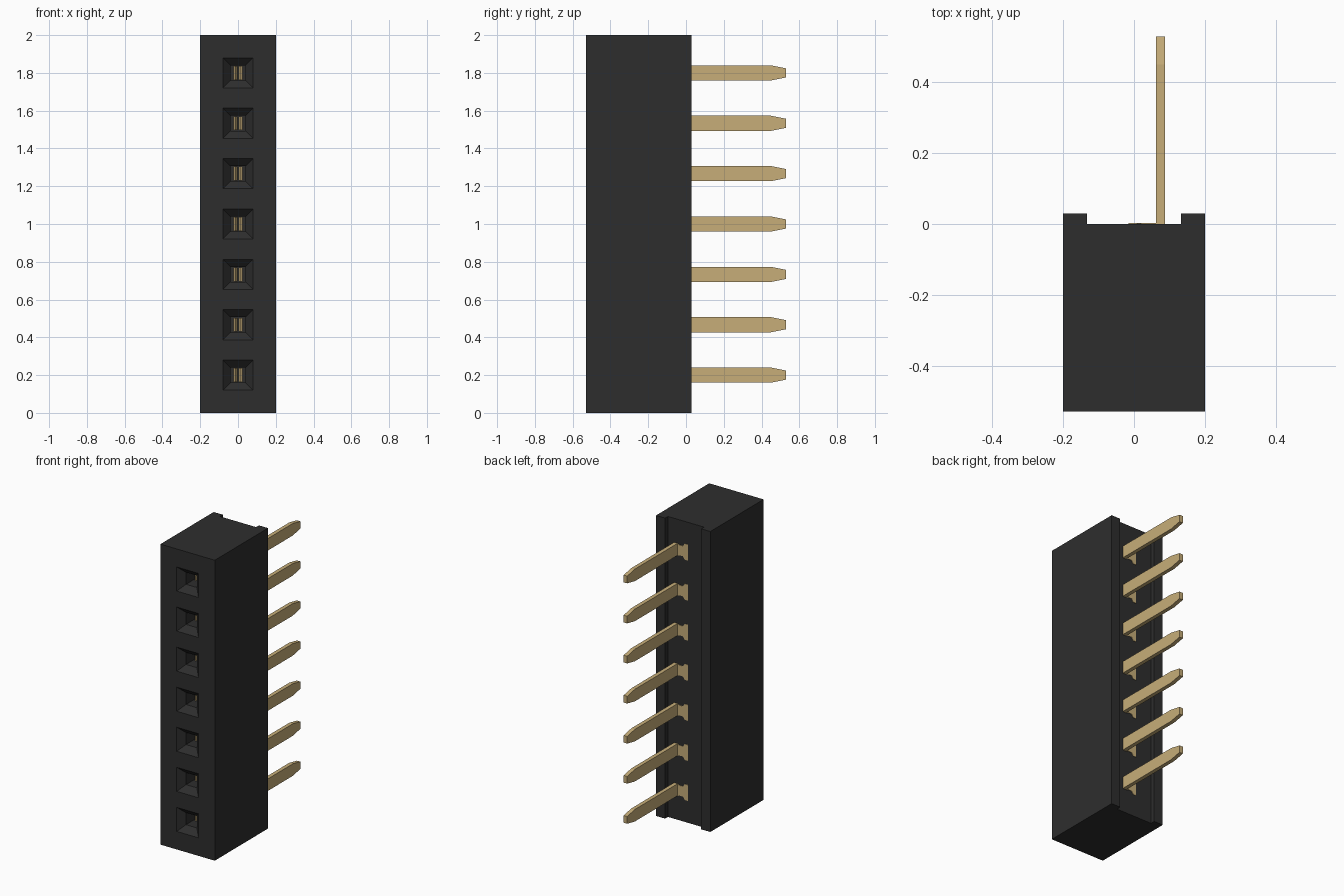
import bpy
import bmesh
from mathutils import Vector

old = bpy.data.objects.get("Cube")
if old:
    bpy.data.objects.remove(old, do_unlink=True)


def make_material(name, colour):
    mat = bpy.data.materials.new(name)
    mat.use_nodes = True
    mat.diffuse_color = colour
    mat.node_tree.nodes["Principled BSDF"].inputs["Base Color"].default_value = colour
    return mat


BLACK = make_material("black plastic", (0.027, 0.027, 0.027, 1))
GOLD = make_material("pale gold", (0.57, 0.42, 0.19, 1))

COUNT = 7
PITCH = 2 / 7.5
LEVELS = [1 + (i - COUNT // 2) * PITCH for i in range(COUNT)]


def prism(bm, points, offset):
    """Extrude a planar outline along an offset."""
    face = bm.faces.new([bm.verts.new(p) for p in points])
    extruded = bmesh.ops.extrude_face_region(bm, geom=[face])["geom"]
    moved = [g for g in extruded if isinstance(g, bmesh.types.BMVert)]
    bmesh.ops.translate(bm, verts=moved, vec=Vector(offset))


def bridge(bm, rings):
    """Skin a closed solid through a row of square rings."""
    loops = [[bm.verts.new(p) for p in ring] for ring in rings]
    for a, b in zip(loops, loops[1:]):
        for i in range(4):
            j = (i + 1) % 4
            bm.faces.new((a[i], a[j], b[j], b[i]))
    bm.faces.new(loops[0])
    bm.faces.new(loops[-1])


def finish(name, bm, mat):
    bmesh.ops.recalc_face_normals(bm, faces=bm.faces)
    mesh = bpy.data.meshes.new(name)
    bm.to_mesh(mesh)
    bm.free()
    mesh.materials.append(mat)
    obj = bpy.data.objects.new(name, mesh)
    bpy.context.collection.objects.link(obj)
    return obj


# Housing with a shallow channel between two rear rails
bm = bmesh.new()
half = [(0.2, -0.53), (0.2, 0.03), (0.133, 0.03), (0.133, 0)]
outline = half + [(-x, y) for x, y in reversed(half)]
prism(bm, [(x, y, 0) for x, y in outline], (0, 0, 2))
housing = finish("housing", bm, BLACK)

# Socket cutter: square funnel leading into a straight bore
bm = bmesh.new()
for z in LEVELS:
    sections = [(-0.54, 0.09), (-0.49, 0.04), (-0.06, 0.04)]
    bridge(bm, [[(sx * r, y, z + sz * r)
                 for sx, sz in ((-1, -1), (1, -1), (1, 1), (-1, 1))]
                for y, r in sections])
cutter = finish("socket_cutter", bm, BLACK)
cutter.hide_render = True

cut = housing.modifiers.new("sockets", "BOOLEAN")
cut.operation = "DIFFERENCE"
cut.solver = "EXACT"
cut.object = cutter
bpy.context.view_layer.update()
graph = bpy.context.evaluated_depsgraph_get()
cut_mesh = bpy.data.meshes.new_from_object(housing.evaluated_get(graph))
housing.modifiers.clear()
housing.data = cut_mesh
bpy.data.objects.remove(cutter, do_unlink=True)

# Terminals: tail blade, waisted link plate and two spring leaves
for number, z in enumerate(LEVELS, 1):
    bm = bmesh.new()
    tail = [(-0.02, 0.04), (0.45, 0.04), (0.53, 0.024)]
    tail += [(y, -h) for y, h in reversed(tail)]
    prism(bm, [(0.062, y, z + h) for y, h in tail], (0.026, 0, 0))

    link = [(-0.015, 0.053), (0.008, 0.053), (0.02, 0.034),
            (0.045, 0.034), (0.062, 0.04)]
    link += [(x, -h) for x, h in reversed(link)]
    prism(bm, [(x, 0.003, z + h) for x, h in link], (0, -0.026, 0))

    for side in (-1, 1):
        leaf = [(0.016, -0.42), (0.002, -0.36), (0.016, -0.06),
                (0.024, -0.06), (0.012, -0.36), (0.024, -0.42)]
        prism(bm, [(side * x, y, z - 0.037) for x, y in leaf], (0, 0, 0.074))
    finish(f"terminal_{number}", bm, GOLD)
